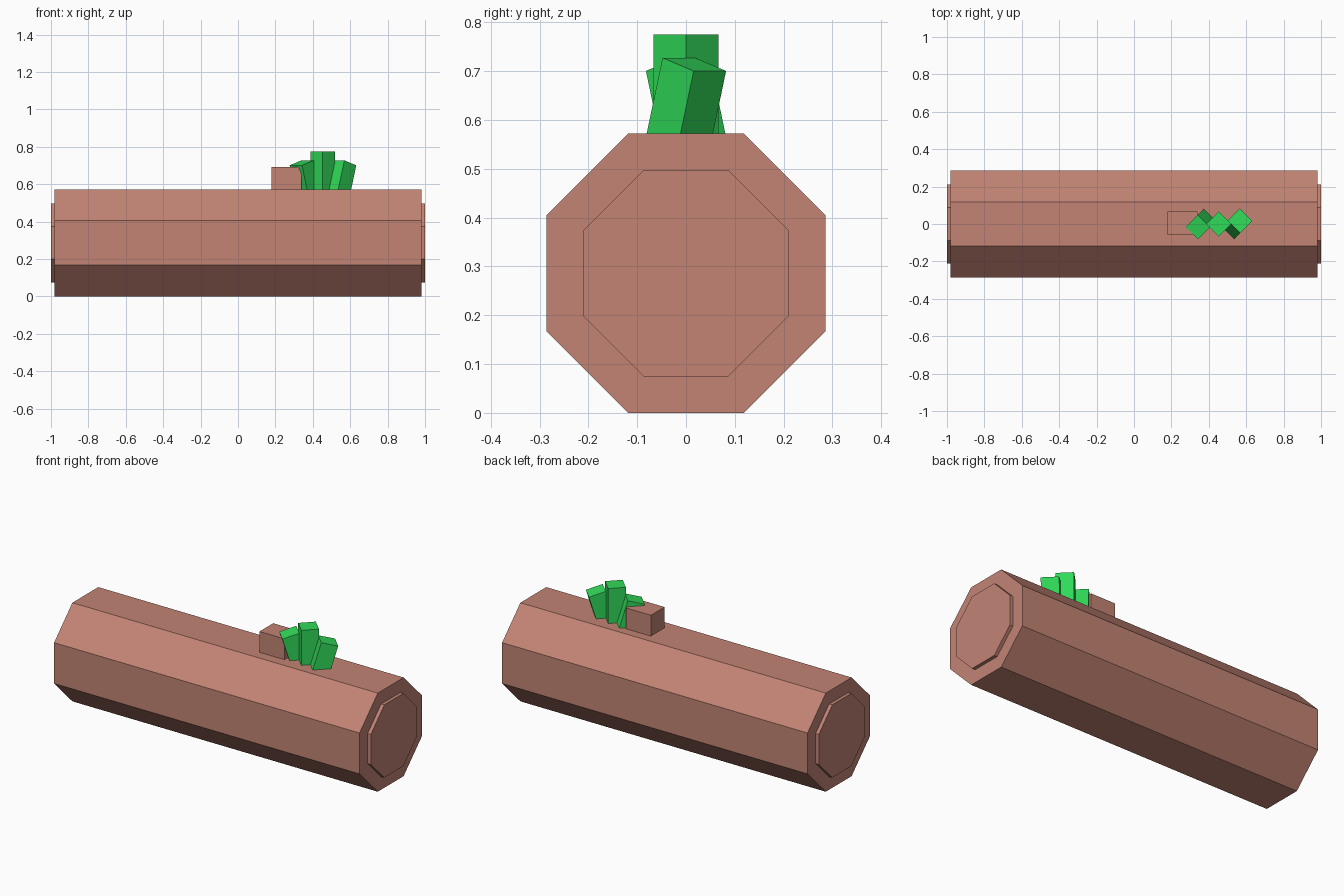
import bpy
import math
from mathutils import Matrix, Vector

cube = bpy.data.objects.get("Cube")
if cube:
    bpy.data.objects.remove(cube, do_unlink=True)


def material(name, colour):
    mat = bpy.data.materials.new(name)
    mat.use_nodes = True
    mat.diffuse_color = (*colour, 1)
    mat.node_tree.nodes["Principled BSDF"].inputs["Base Color"].default_value = (*colour, 1)
    return mat


bark = material("bark brown", (0.54, 0.23, 0.175))
leaf_green = material("leaf green", (0.03, 0.70, 0.10))

AXIS_Z = 0.286   # height of the log's centre line


def finish(name, mat):
    obj = bpy.context.object
    obj.name = name
    obj.data.materials.append(mat)
    return obj


def octagon_log(name, apothem, x_min, x_max):
    """Octagonal prism along x with a flat side on the ground."""
    bpy.ops.mesh.primitive_cylinder_add(
        vertices=8, radius=apothem / math.cos(math.pi / 8), depth=x_max - x_min)
    obj = finish(name, bark)
    obj.data.transform(Matrix.Rotation(math.pi / 2, 4, 'Y')
                       @ Matrix.Rotation(math.pi / 8, 4, 'Z'))
    obj.location = ((x_min + x_max) / 2, 0, AXIS_Z)


def box(name, size, mat):
    bpy.ops.mesh.primitive_cube_add(size=1)
    obj = finish(name, mat)
    obj.data.transform(Matrix.Diagonal((*size, 1)))
    return obj


# Log with a raised disc at each end
octagon_log("log", 0.286, -0.98, 0.98)
octagon_log("left_end_disc", 0.211, 0.96, 1.0)
octagon_log("right_end_disc", 0.211, -1.0, -0.96)

# Branch stub on top
stub = box("branch_stub", (0.16, 0.125, 0.16), bark)
stub.location = (0.26, 0.003, 0.613)


def leaf(name, top, tilt):
    """Square blade turned to a diamond, leaning along its own side."""
    length = 0.22
    obj = box(name, (0.094, 0.094, length), leaf_green)
    turn = Matrix.Rotation(math.pi / 4, 4, 'Z') @ Matrix.Rotation(tilt, 4, 'Y')
    obj.data.transform(turn @ Matrix.Translation((0, 0, -length / 2)))
    obj.location = Vector(top)


# Sprout of three leaves
TILT = math.radians(16.5)
leaf("middle_leaf", (0.453, 0, 0.775), 0)
leaf("left_leaf", (0.567, 0.017, 0.714), TILT)
leaf("right_leaf", (0.341, -0.017, 0.714), -TILT)
